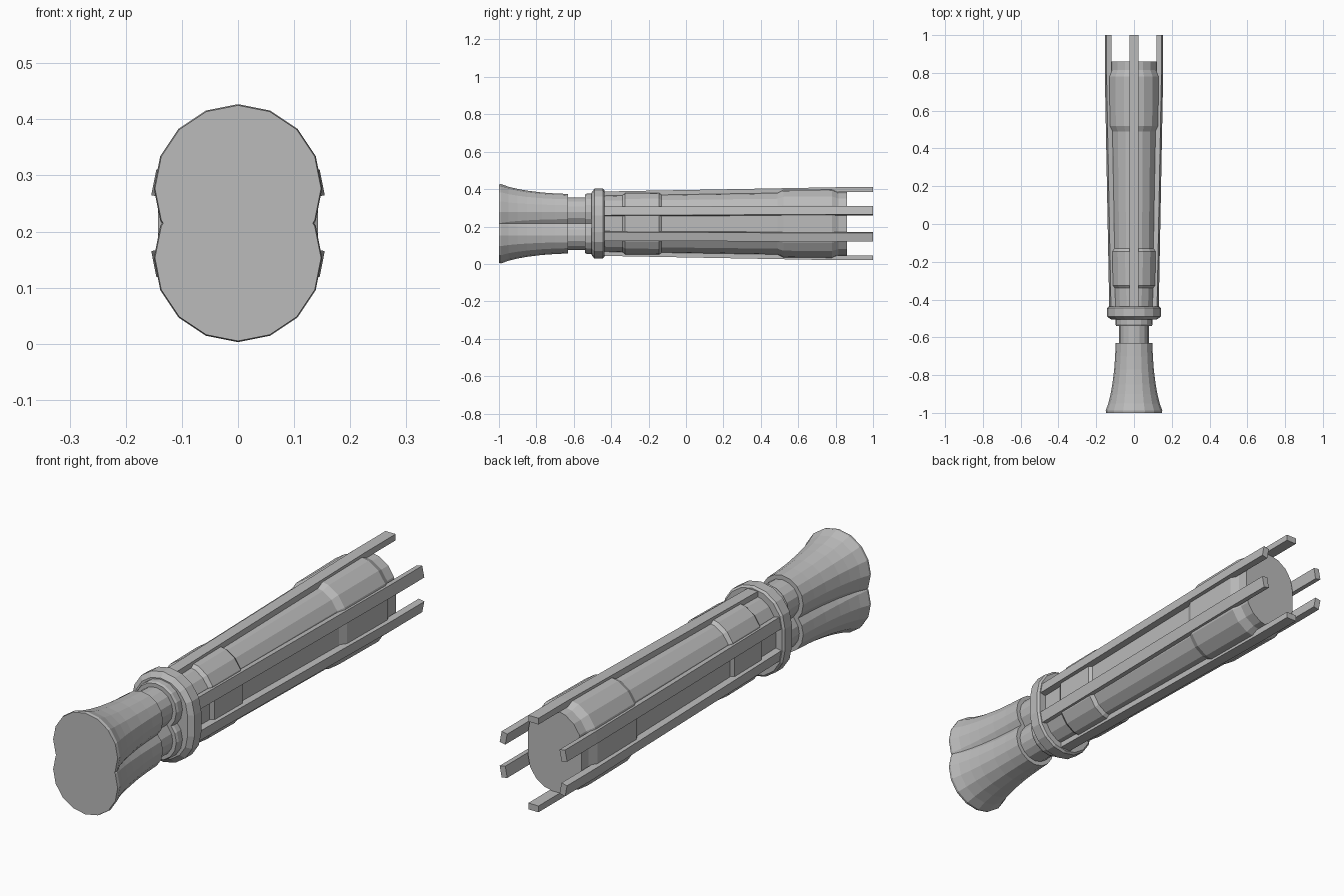
import bpy, bmesh, math
from mathutils import Vector

old = bpy.data.objects.get("Cube")
if old:
    bpy.data.objects.remove(old, do_unlink=True)

MID = 0.215      # height of the long axis
LOBE = 0.062     # lobe spacing from the axis

metal = bpy.data.materials.new("grey_metal")
GREY = (0.5, 0.5, 0.5, 1)
metal.diffuse_color = GREY
metal.use_nodes = True
metal.node_tree.nodes["Principled BSDF"].inputs["Base Color"].default_value = GREY


def polar(r, deg):
    a = math.radians(deg)
    return Vector((r * math.cos(a), r * math.sin(a)))


def double_lobe(r, off):
    """Outline of two overlapping sixteen-sided circles, pinched at the middle."""
    top = [polar(r, -22.5 + 22.5 * i) + Vector((0, off)) for i in range(11)]
    a, b = top[0], polar(r, -45) + Vector((0, off))
    notch = a.lerp(b, a.y / (a.y - b.y))
    half = [notch] + top
    return half + [-p for p in half]


def capsule(r, off):
    """Outline of a sixteen-sided circle stretched upright."""
    half = [polar(r, 22.5 * i) + Vector((0, off)) for i in range(9)]
    return half + [-p for p in half]


def loft(name, outlines):
    """Skin (y, outline) sections along y and cap both ends."""
    bm = bmesh.new()
    rings = [[bm.verts.new((p.x, y, MID + p.y)) for p in pts] for y, pts in outlines]
    n = len(rings[0])
    for a, b in zip(rings, rings[1:]):
        for i in range(n):
            j = (i + 1) % n
            bm.faces.new((a[i], a[j], b[j], b[i]))
    bm.faces.new(rings[0])
    bm.faces.new(rings[-1])
    bmesh.ops.recalc_face_normals(bm, faces=bm.faces)
    mesh = bpy.data.meshes.new(name)
    bm.to_mesh(mesh)
    bm.free()
    mesh.materials.append(metal)
    obj = bpy.data.objects.new(name, mesh)
    bpy.context.collection.objects.link(obj)
    return obj


# Flared pommel, neck and collar share the pinched section
pommel = [(-1, .148), (-.988, .15), (-.95, .136), (-.9, .124), (-.85, .115),
          (-.77, .105), (-.7, .1), (-.63, .097)]
neck = [(-.64, .079), (-.53, .079)]
collar = [(-.54, .095), (-.53, .099), (-.48, .099)]
for name, profile in (("pommel", pommel), ("neck", neck), ("collar", collar)):
    loft(name, [(y, double_lobe(r, LOBE)) for y, r in profile])

# Guard ring with chamfered rims
ring = [(-.505, .122), (-.49, .143), (-.445, .143), (-.437, .135)]
loft("guard_ring", [(y, capsule(r, .044)) for y, r in ring])

# Main grip with two raised bands
grip = [(-.44, .106), (-.34, .108), (-.325, .12), (-.145, .122), (-.13, .111),
        (.49, .121), (.52, .136), (.78, .139), (.815, .123), (.86, .123)]
loft("grip", [(y, capsule(r, .048)) for y, r in grip])


# Six long rails reaching past the open end
def rail(name, deg, off, start, end):
    n = polar(1, deg)
    t = Vector((-n.y, n.x)) * .0235
    base = Vector((0, off))

    def section(r):
        outer, inner = base + n * r, base + n * (r - .026)
        return [outer - t, outer + t, inner + t, inner - t]
    loft(name, [(-.445, section(start)), (.8, section(end)), (1, section(end))])


rail("top_rail", 90, .045, .127, .15)
rail("bottom_rail", -90, -.045, .127, .15)
for side, flip in (("left", False), ("right", True)):
    for level, sign in (("upper", 1), ("lower", -1)):
        deg = 11.25 * sign
        rail(f"{side}_{level}_rail", 180 - deg if flip else deg, .043 * sign, .129, .153)
